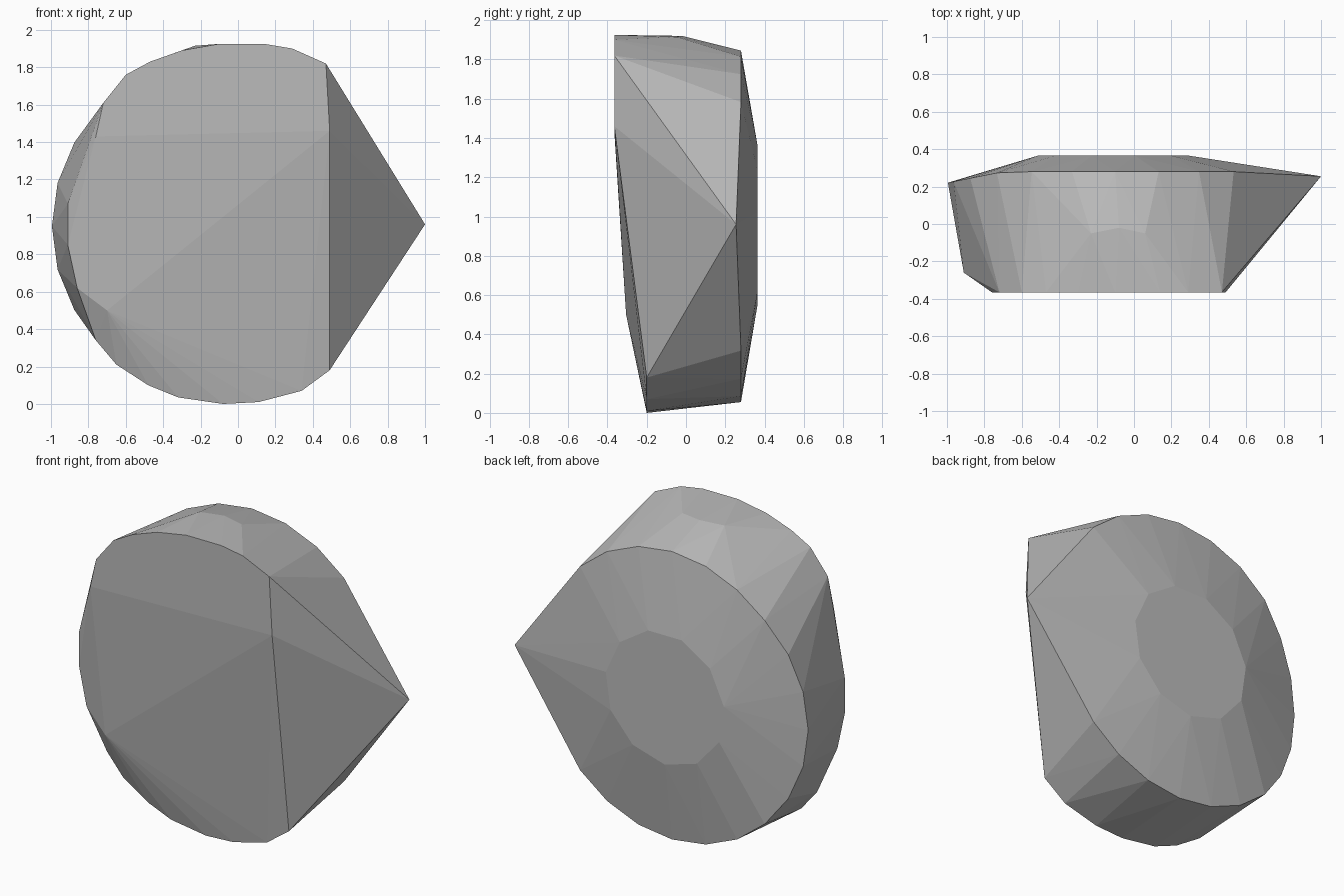
import bpy, bmesh
from math import sin, cos, radians

default = bpy.data.objects.get("Cube")
if default:
    bpy.data.objects.remove(default, do_unlink=True)

grey = bpy.data.materials.new("stone grey")
grey.use_nodes = True
colour = (0.5, 0.5, 0.5, 1)
grey.diffuse_color = colour
grey.node_tree.nodes["Principled BSDF"].inputs["Base Color"].default_value = colour


def ring(cx, cz, radius, angles):
    """Points on a circle facing the back, as (x, z)."""
    return [(cx + radius * cos(radians(a)), cz + radius * sin(radians(a)))
            for a in angles]


points = []

# Flat upper part of the front face
upper_front = [(-.76, 1.43), (-.72, 1.61), (-.6, 1.76), (-.47, 1.83), (-.3, 1.89),
               (-.1, 1.925), (.14, 1.925), (.29, 1.9), (.47, 1.82), (.49, 1.46)]
points += [(x, -.365, z) for x, z in upper_front]

# Lower front edge, set further back
lower_front = [(.49, .18), (.34, .07), (.11, .01), (-.08, 0), (-.32, .035),
               (-.48, .1), (-.65, .21), (-.76, .34)]
points += [(x, -.2, z) for x, z in lower_front]

# Side facets of the front and the low corner
points += [(-.91, -.26, 1.07), (-.91, -.26, .85), (-.86, -.26, .62), (-.7, -.305, .5)]

# Crown facets on top
points += [(-.23, -.05, 1.915), (-.08, -.02, 1.92), (.06, -.05, 1.915)]

# Back rim, bending forward on one side, open where the pointed tip sits
for x, z in ring(-.1, .95, .895, [45 + i * 15 for i in range(19)]):
    points.append((x, .28 - .2 * max(0, -.7 - x), z))

# Pointed tip
points.append((1, .255, .96))

# Small flat disc on the back
points += [(x, .365, z) for x, z in
           ring(-.11, .965, .41, [90 + (i + .5) * 360 / 11 for i in range(11)])]

# Wrap the points into one faceted solid
bm = bmesh.new()
for p in points:
    bm.verts.new(p)
hull = bmesh.ops.convex_hull(bm, input=bm.verts[:])
loose = {g for g in hull["geom_interior"] + hull["geom_unused"]
         if isinstance(g, bmesh.types.BMVert)}
bmesh.ops.delete(bm, geom=list(loose), context='VERTS')
bmesh.ops.dissolve_limit(bm, angle_limit=radians(.5), verts=bm.verts[:], edges=bm.edges[:])
bmesh.ops.recalc_face_normals(bm, faces=bm.faces[:])
mesh = bpy.data.meshes.new("faceted_stone")
bm.to_mesh(mesh)
bm.free()
mesh.materials.append(grey)
stone = bpy.data.objects.new("faceted_stone", mesh)
bpy.context.collection.objects.link(stone)
